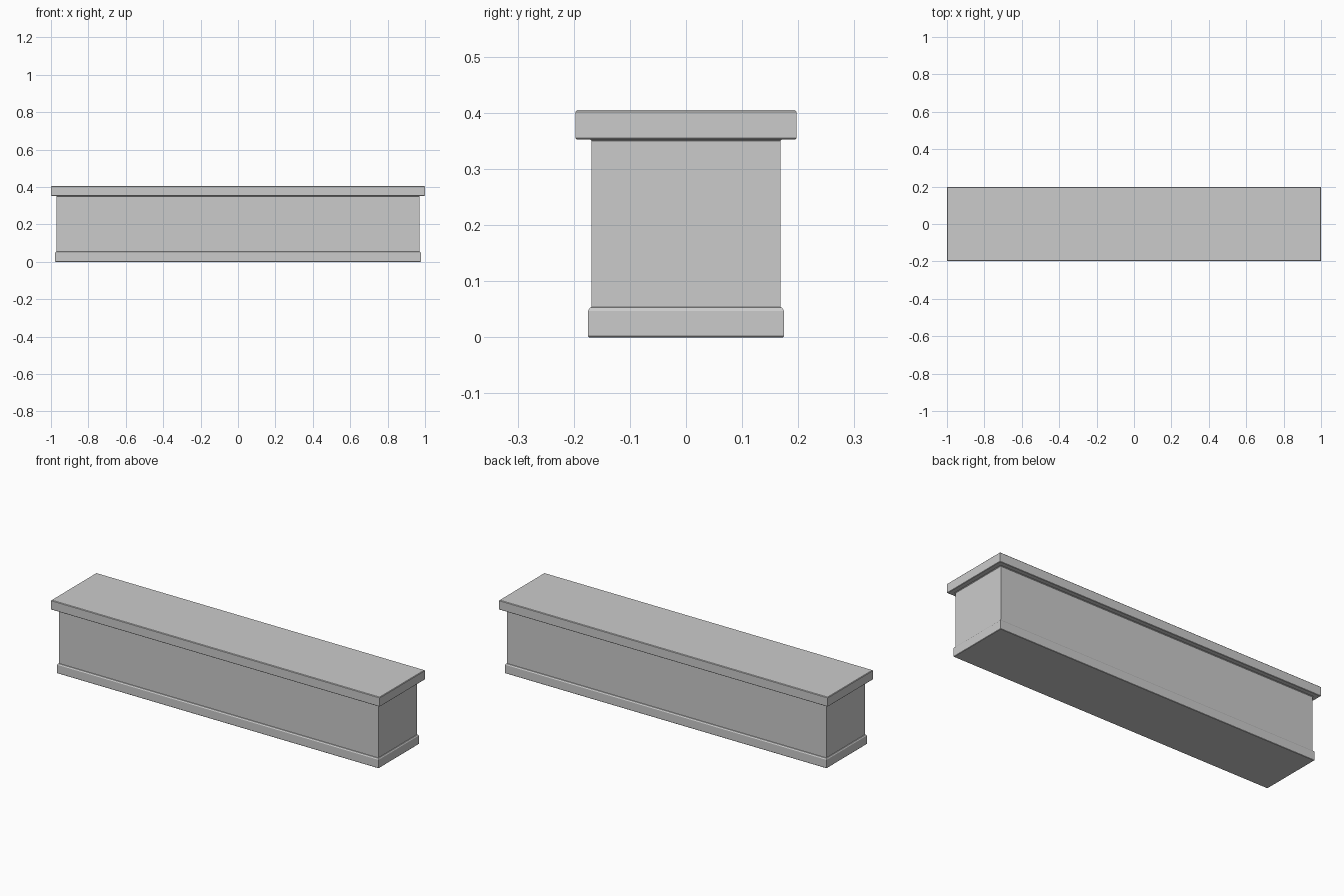
import bpy, bmesh

if "Cube" in bpy.data.objects:
    bpy.data.objects.remove(bpy.data.objects["Cube"])

HALF_X, HALF_Y = 1.0, 0.197


def loft(name, rings, bottom=False, top=False):
    """Stack rectangular rings given as (inset from the cap edge, height)."""
    bm = bmesh.new()
    loops = []
    for inset, z in rings:
        x, y = HALF_X - inset, HALF_Y - inset
        loops.append([bm.verts.new((sx * x, sy * y, z))
                      for sx, sy in ((-1, -1), (1, -1), (1, 1), (-1, 1))])
    for a, b in zip(loops, loops[1:]):
        for i in range(4):
            j = (i + 1) % 4
            bm.faces.new((a[i], a[j], b[j], b[i]))
    if bottom:
        bm.faces.new(loops[0][::-1])
    if top:
        bm.faces.new(loops[-1])
    mesh = bpy.data.meshes.new(name)
    bm.to_mesh(mesh)
    bm.free()
    obj = bpy.data.objects.new(name, mesh)
    bpy.context.collection.objects.link(obj)
    return obj


# Plinth with a chamfered upper edge
loft("base_plinth", [(0.024, 0.0), (0.022, 0.002), (0.022, 0.047),
                     (0.026, 0.053), (0.029, 0.054)], bottom=True)

# Plain body, flaring slightly where it meets the cap
loft("body", [(0.029, 0.054), (0.029, 0.350), (0.026, 0.353)])

# Overhanging cap slab with softened edges
loft("top_cap", [(0.026, 0.353), (0.002, 0.353), (0.0, 0.355),
                 (0.0, 0.402), (0.003, 0.405)], top=True)
